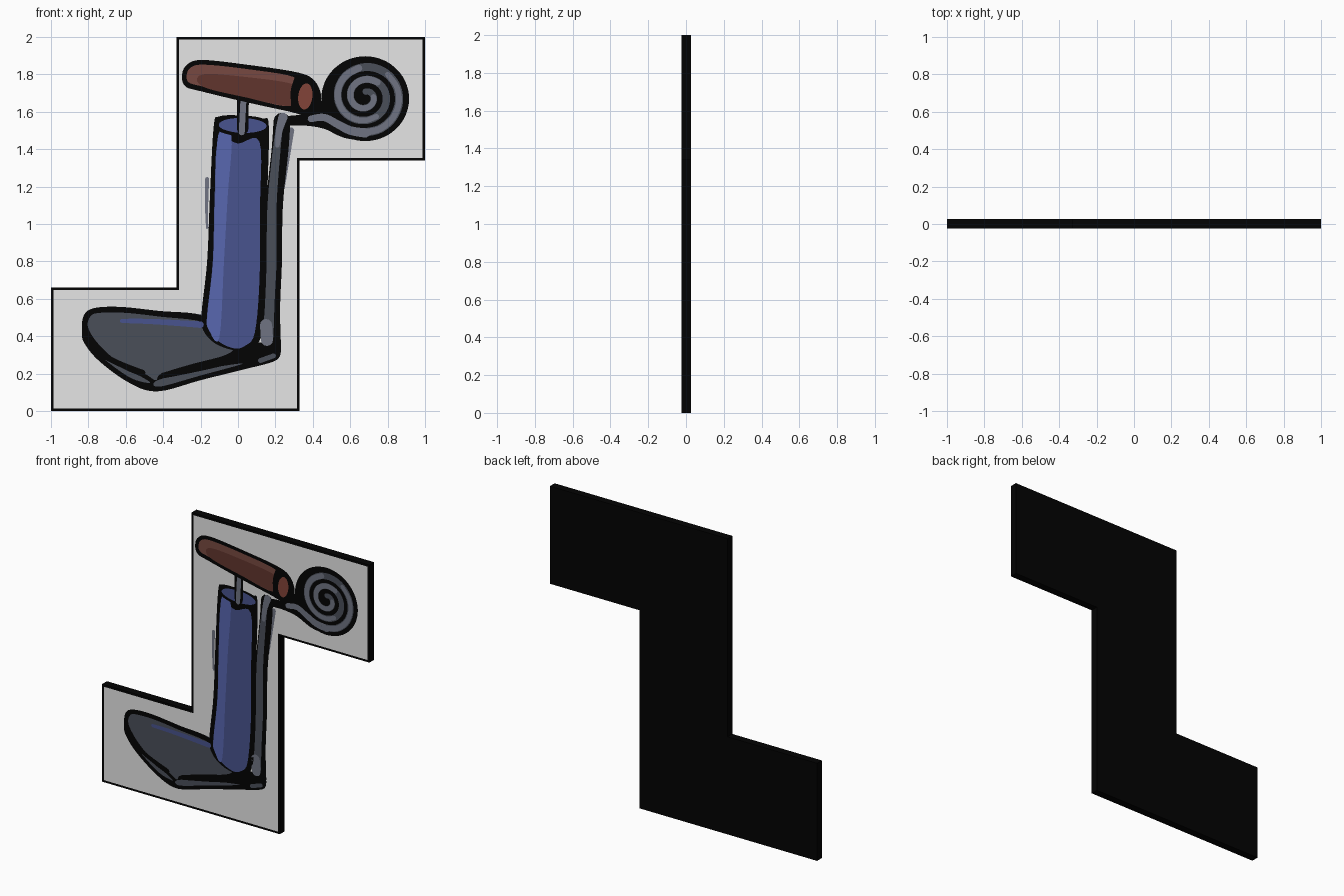
import bpy, bmesh, math
from mathutils import Vector

if "Cube" in bpy.data.objects:
    bpy.data.objects.remove(bpy.data.objects["Cube"])

FRONT = -0.024   # front face of the board; painted sheets are stacked just ahead of it
STEP = 0.0006


def material(name, r, g, b):
    m = bpy.data.materials.new(name)
    lin = [(c / 255 / 12.92) if c < 11 else ((c / 255 + 0.055) / 1.055) ** 2.4 for c in (r, g, b)]
    m.diffuse_color = (*lin, 1)
    m.use_nodes = True
    m.node_tree.nodes["Principled BSDF"].inputs["Base Color"].default_value = m.diffuse_color
    return m


BLACK = material("ink black", 3, 3, 3)
PANEL = material("panel grey", 230, 230, 230)
BLUE = material("blue", 72, 83, 142)
BLUE_L = material("light blue", 88, 103, 176)
STEEL = material("dark steel", 74, 78, 89)
STEEL_L = material("light steel", 112, 116, 130)
BROWN = material("brown", 97, 53, 45)
BROWN_L = material("light brown", 119, 73, 65)
CAP = material("cap red brown", 130, 68, 56)


def finish(name, bm, mat):
    me = bpy.data.meshes.new(name)
    bm.to_mesh(me)
    bm.free()
    me.materials.append(mat)
    ob = bpy.data.objects.new(name, me)
    bpy.context.collection.objects.link(ob)
    return ob


def spline(pts, closed, n=5):
    """Catmull-Rom curve through the points."""
    p = [Vector(q) for q in pts]
    k = len(p)
    at = (lambda i: p[i % k]) if closed else (lambda i: p[max(0, min(k - 1, i))])
    out = []
    for i in range(k if closed else k - 1):
        a, b, c, d = at(i - 1), at(i), at(i + 1), at(i + 2)
        for j in range(n):
            t = j / n
            out.append(0.5 * (2 * b + (c - a) * t + (2 * a - 5 * b + 4 * c - d) * t * t
                              + (3 * b - a - 3 * c + d) * t ** 3))
    if not closed:
        out.append(p[-1])
    return out


def face_front(bm):
    bm.normal_update()
    bmesh.ops.reverse_faces(bm, faces=[f for f in bm.faces if f.normal.y > 0])
    bm.normal_update()


def sheet(name, pts, layer, mat, smooth=True):
    """Filled painted shape."""
    bm = bmesh.new()
    loop = spline(pts, True) if smooth else pts
    bm.faces.new([bm.verts.new((x, FRONT - STEP * layer, z)) for x, z in loop])
    face_front(bm)
    bmesh.ops.triangulate(bm, faces=bm.faces[:])
    return finish(name, bm, mat)


def stroke(name, pts, w, layer, mat, w2=None):
    """Round-ended brush line, tapering from width w to w2."""
    w2 = w if w2 is None else w2
    c = spline(pts, False)
    y = FRONT - STEP * layer
    bm = bmesh.new()
    rows = []
    for i, p in enumerate(c):
        t = (c[min(i + 1, len(c) - 1)] - c[max(i - 1, 0)]).normalized()
        h = (w + (w2 - w) * i / (len(c) - 1)) / 2
        nrm = Vector((-t.y, t.x)) * h
        rows.append([bm.verts.new((q.x, y, q.y)) for q in (p + nrm, p - nrm)])
    for a, b in zip(rows, rows[1:]):
        bm.faces.new((a[0], a[1], b[1], b[0]))
    for row, inner in ((rows[0], rows[1]), (rows[-1], rows[-2])):
        mid = (row[0].co + row[1].co) / 2
        r = row[0].co - mid
        out = (mid - (inner[0].co + inner[1].co) / 2).normalized() * r.length
        arc = [bm.verts.new(mid + r * math.cos(a) + out * math.sin(a))
               for a in (math.pi * j / 6 for j in range(1, 6))]
        bm.faces.new([row[0], *arc, row[1]])
    face_front(bm)
    return finish(name, bm, mat)


def ellipse(cx, cz, rx, rz, tilt=0, n=12):
    pts = []
    for i in range(n):
        a = math.tau * i / n
        u, v = rx * math.cos(a), rz * math.sin(a)
        pts.append((cx + u * math.cos(tilt) - v * math.sin(tilt),
                    cz + u * math.sin(tilt) + v * math.cos(tilt)))
    return pts


def z_shape(i):
    """Z outline, inset by i."""
    w = 0.33
    half = [(-1 + i, i), (w - i, i), (w - i, 1.34 + i), (1 - i, 1.34 + i)]
    return half + [(-x, 2 - z) for x, z in half]


# Board
bm = bmesh.new()
f = bm.faces.new([bm.verts.new((x, FRONT, z)) for x, z in z_shape(0)])
ext = bmesh.ops.extrude_face_region(bm, geom=[f])
for v in ext["geom"]:
    if isinstance(v, bmesh.types.BMVert):
        v.co.y = 0.027
bmesh.ops.recalc_face_normals(bm, faces=bm.faces[:])
finish("board", bm, BLACK)
sheet("panel", z_shape(0.014), 1, PANEL, False)

# Loose shading smudges on the panel
stroke("smudge_left", [(-.165, 1.24), (-.168, 1.1), (-.165, .98)], .022, 2, STEEL_L, .012)
stroke("smudge_right", [(.285, 1.50), (.265, 1.35), (.245, 1.2)], .032, 2, STEEL_L, .012)
stroke("smudge_foot", [(-.40, .52), (-.3, .515), (-.2, .505)], .025, 2, STEEL_L)

# Foot
sheet("foot_outline", [(-.835, .42), (-.825, .51), (-.77, .55), (-.63, .557), (-.42, .535), (-.19, .51),
                       (-.08, .40), (.08, .37), (.21, .36), (.228, .31), (.19, .265), (.02, .22),
                       (-.2, .165), (-.43, .105), (-.58, .15), (-.74, .265), (-.82, .36)], 3, BLACK)
sheet("foot_top", [(-.80, .44), (-.79, .505), (-.74, .525), (-.60, .525), (-.42, .505), (-.19, .475),
                   (-.15, .39), (-.03, .335), (-.08, .295), (-.25, .25), (-.41, .20), (-.44, .165),
                   (-.50, .20), (-.62, .25), (-.73, .34)], 4, STEEL)
sheet("foot_side_left", [(-.805, .39), (-.74, .315), (-.62, .23), (-.52, .185), (-.47, .15),
                         (-.57, .175), (-.70, .265), (-.79, .35)], 4, STEEL)
sheet("foot_side_right", [(-.43, .165), (-.2, .22), (.03, .255), (-.2, .19), (-.42, .13)], 4, STEEL)
stroke("foot_line_left", [(-.82, .405), (-.75, .32), (-.65, .26), (-.51, .205)], .03, 5, BLACK)
stroke("foot_line_right", [(-.40, .19), (-.2, .235), (.04, .295)], .03, 5, BLACK, .05)
stroke("foot_highlight", [(-.62, .482), (-.45, .478), (-.2, .462)], .022, 5, BLUE, .035)
stroke("foot_hose_joint", [(.12, .27), (.19, .295)], .026, 5, STEEL)

# Hose running down beside the barrel
stroke("hose_outline", [(.235, 1.55), (.225, 1.40), (.195, 1.1), (.19, .8), (.18, .55), (.185, .34)], .09, 3, BLACK)
stroke("hose_fill", [(.222, 1.52), (.205, 1.38), (.182, 1.1), (.178, .8), (.165, .6), (.155, .40)], .035, 4, STEEL, .07)
stroke("hose_bottom_light", [(.15, .46), (.155, .38)], .065, 5, STEEL_L)
stroke("hose_top_light", [(.24, 1.57), (.22, 1.50), (.21, 1.42)], .05, 5, STEEL_L, .025)

# Barrel
sheet("barrel_outline", [(-.13, 1.52), (-.10, 1.575), (.02, 1.58), (.13, 1.565), (.165, 1.52), (.155, 1.1),
                         (.15, .7), (.125, .40), (.05, .335), (-.02, .325), (-.12, .36), (-.185, .43),
                         (-.195, .52), (-.165, .8), (-.15, 1.15)], 5, BLACK)
sheet("barrel_body", [(-.105, 1.45), (0, 1.43), (.115, 1.44), (.118, 1.1), (.115, .7), (.09, .42), (.04, .35),
                      (-.02, .335), (-.10, .37), (-.16, .44), (-.165, .52), (-.135, .8), (-.125, 1.15)], 6, BLUE)
sheet("barrel_light", [(-.105, 1.48), (-.035, 1.47), (-.055, 1.15), (-.075, .8), (-.10, .39),
                       (-.158, .44), (-.163, .52), (-.133, .8), (-.122, 1.15)], 7, BLUE_L)
sheet("barrel_rim", ellipse(.02, 1.52, .145, .05, -.03), 7.5, BLACK)
sheet("barrel_top", ellipse(.025, 1.527, .128, .04, -.03), 8, BLUE)

# Plunger rod
stroke("rod_outline", [(.027, 1.68), (.025, 1.51)], .062, 8.5, BLACK)
stroke("rod", [(.03, 1.68), (.02, 1.49)], .032, 9, STEEL_L)

# Hose coil with its lead-in tail
cx, cz = .68, 1.68
sheet("coil_outline", ellipse(cx, cz - .01, .235, .227), 3, BLACK)
stroke("tail_outline", [(.25, 1.55), (.36, 1.555), (.47, 1.54), (.58, 1.495), (.70, 1.485)], .05, 3, BLACK, .08)
stroke("tail_link", [(.42, 1.60), (.50, 1.62)], .10, 3, BLACK)
stroke("tail_fill", [(.39, 1.562), (.46, 1.57), (.53, 1.535), (.60, 1.50), (.68, 1.487)], .035, 4, STEEL_L, .05)
spiral = []
for i in range(33):
    t = i / 32
    a = math.radians(-95 + 900 * t)
    r = .193 - .165 * t
    spiral.append((cx + r * 1.03 * math.cos(a), cz + r * math.sin(a)))
stroke("coil_hose", spiral, .045, 4, STEEL, .034)
for i, (s, e) in enumerate(((0, 6), (7, 15), (18, 30))):
    stroke(f"coil_light_{i + 1}", spiral[s:e], .036, 5, STEEL_L, .028)

# Handle
sheet("handle_outline", [(-.30, 1.79), (-.275, 1.85), (-.19, 1.877), (.06, 1.85), (.32, 1.81), (.41, 1.765),
                         (.445, 1.68), (.42, 1.61), (.36, 1.58), (.28, 1.60), (.05, 1.65), (-.20, 1.71),
                         (-.28, 1.735)], 9.5, BLACK)
sheet("handle_light", [(-.275, 1.79), (-.255, 1.835), (-.18, 1.852), (.06, 1.827), (.30, 1.785), (.29, 1.72),
                       (.28, 1.63), (.05, 1.675), (-.19, 1.735), (-.26, 1.755)], 10, BROWN_L)
sheet("handle_dark", [(-.19, 1.80), (.05, 1.785), (.30, 1.745), (.285, 1.68), (.275, 1.63), (.05, 1.675),
                      (-.19, 1.735)], 10.5, BROWN)
stroke("handle_ring", [(.325, 1.79), (.30, 1.71), (.305, 1.61)], .036, 10.8, BLACK)
sheet("handle_end", ellipse(.36, 1.682, .038, .07, -.12), 11.2, CAP)
